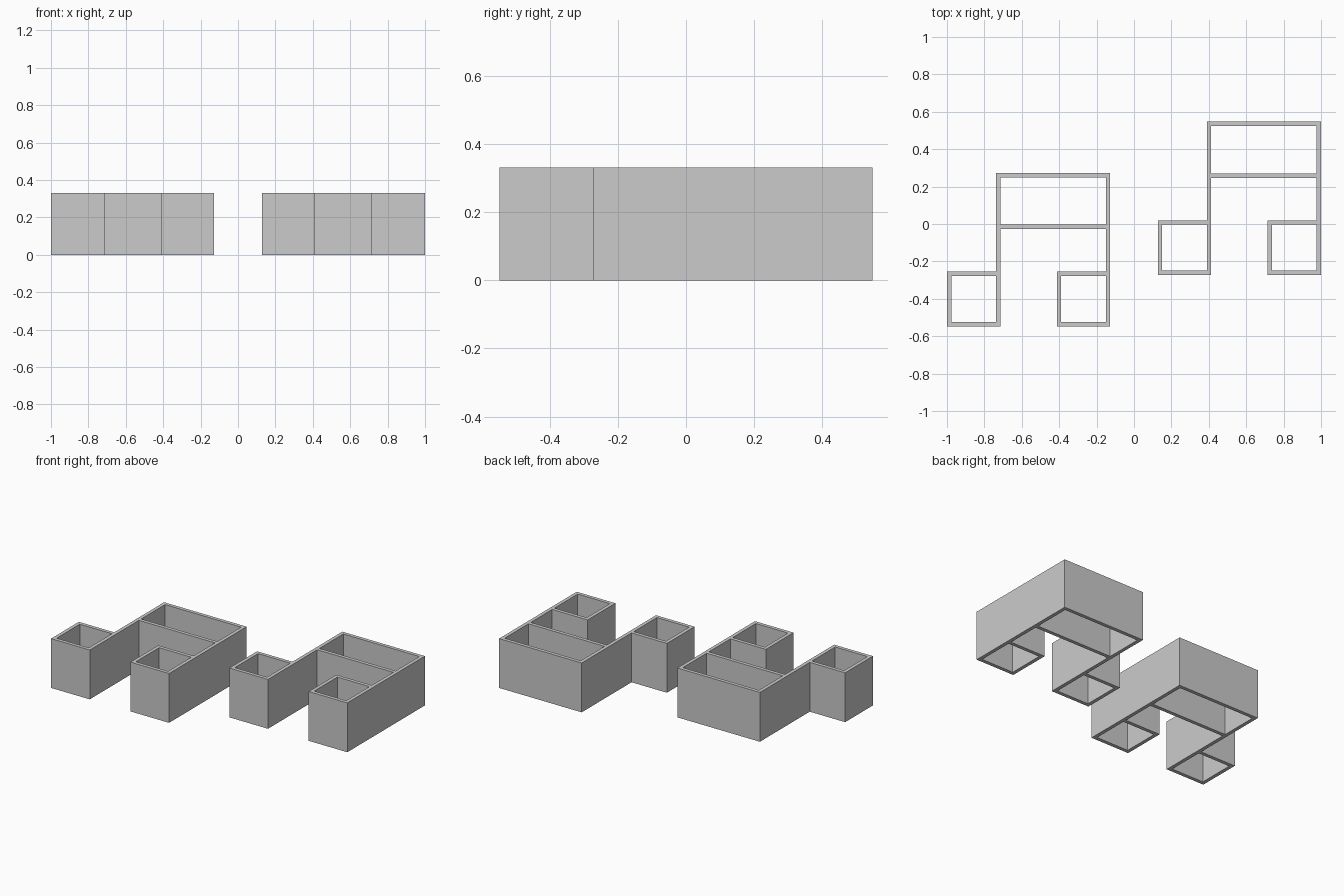
import bpy

if "Cube" in bpy.data.objects:
    bpy.data.objects.remove(bpy.data.objects["Cube"])

H = 0.33   # wall height
T = 0.024  # wall thickness


def wall(name, x0, x1, y0, y1):
    bpy.ops.mesh.primitive_cube_add(size=1, location=((x0 + x1) / 2, (y0 + y1) / 2, H / 2))
    ob = bpy.context.object
    ob.name = name
    ob.scale = (x1 - x0, y1 - y0, H)
    bpy.ops.object.transform_apply(location=False, rotation=False, scale=True)


def small_room(name, right, y):
    # three walls of a side room that leans on the long wall ending at x = right
    left = right - 0.286
    wall(name + "_front_wall", left, right, y, y + T)
    wall(name + "_back_wall", left, right - T, y + 0.269, y + 0.269 + T)
    wall(name + "_side_wall", left, left + T, y + T, y + 0.269)


def building(name, x, y):
    inner, outer = x + 0.286, x + 0.873   # right faces of the two long walls
    back = y + 0.82
    # long side walls
    for side, r in (("left", inner), ("right", outer)):
        wall(f"{name}_{side}_long_wall", r - T, r, y + T, back - T)
        small_room(f"{name}_{side}_room", r, y)
    # back wall and cross partition
    wall(name + "_back_wall", inner - T, outer, back - T, back)
    wall(name + "_partition", inner, outer - T, y + 0.52, y + 0.52 + T)


building("west_building", -1.0, -0.547)
building("east_building", 0.127, -0.273)
